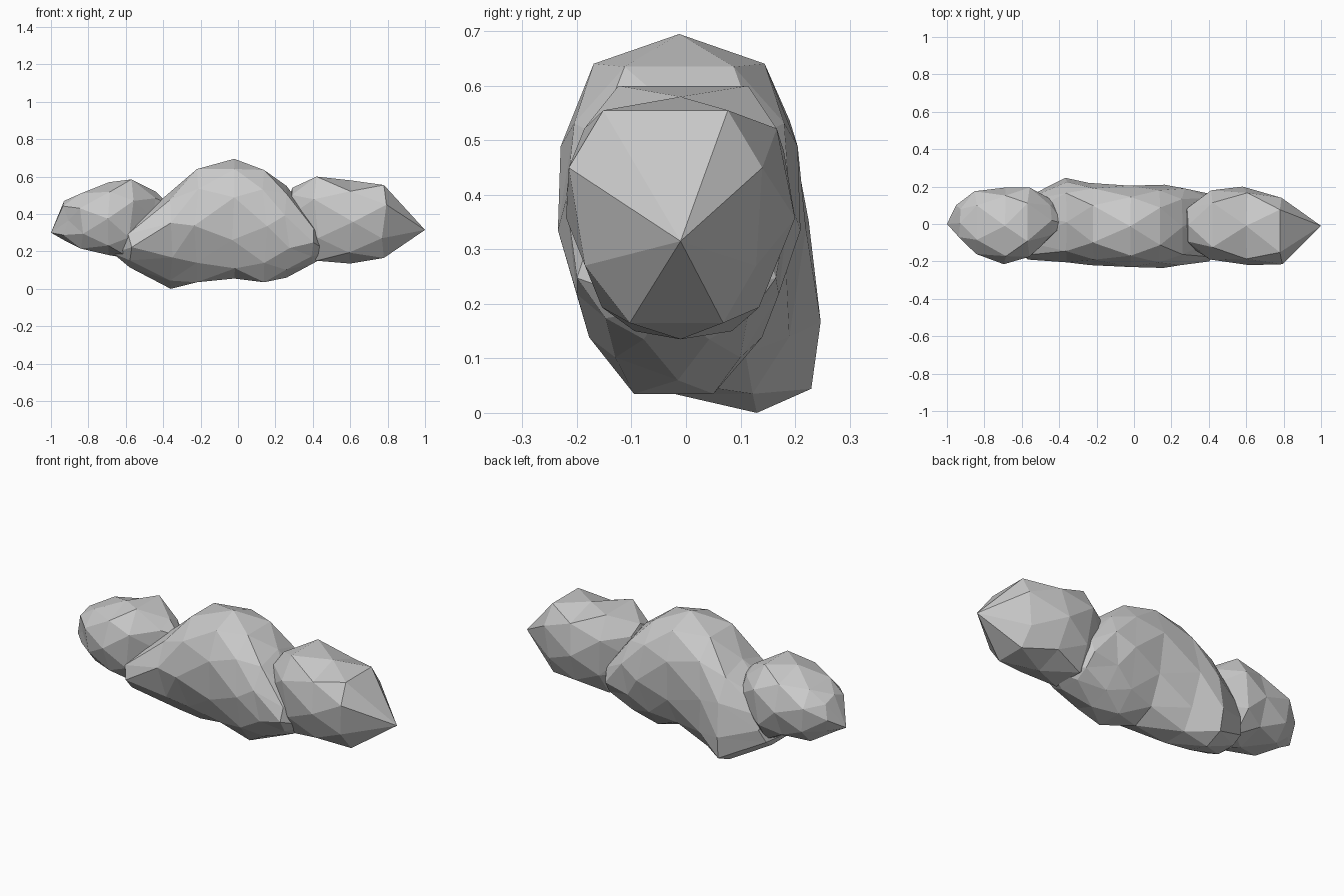
import bpy, bmesh, math

if "Cube" in bpy.data.objects:
    bpy.data.objects.remove(bpy.data.objects["Cube"])


def power(v, e):
    return math.copysign(abs(v) ** e, v)


# One faceted ring: boxy oval at x, narrower underneath, alternate rings turned half a step
def ring(bm, sides, boxy, narrow, x, z0, z1, y0, y1, lean, half):
    angles = [2 * math.pi * (i + (0.5 if half else 0)) / sides for i in range(sides)]
    fit_c = max(math.cos(a) for a in angles)
    fit_s = max(math.sin(a) for a in angles)
    verts = []
    for i, a in enumerate(angles):
        c = math.cos(a) / fit_c
        c = power(c, boxy) if abs(c) > 1e-6 else 0
        s = power(math.sin(a) / fit_s, 0.88)
        low = max(-s, 0)
        y = (y0 + y1) / 2 + c * (1 - narrow * low) * (y1 - y0) / 2 + lean * low
        z = (z0 + z1) / 2 + s * (z1 - z0) / 2
        # small stagger along x breaks up the straight rings
        dx = 0.025 * math.sin(i * 2.4 + x * 9) * (1 - abs(s))
        verts.append(bm.verts.new((x + dx, y, z)))
    return verts


# Lump: triangulated rings between two tips
def puff(name, sides, boxy, narrow, start, stations, end, first_half):
    bm = bmesh.new()
    rings = [ring(bm, sides, boxy, narrow, *st, (k + first_half) % 2 == 1)
             for k, st in enumerate(stations)]
    for k in range(len(rings) - 1):
        a, b = rings[k], rings[k + 1]
        if (k + first_half) % 2 == 1:
            a, b = b, a
        for i in range(sides):
            j = (i + 1) % sides
            bm.faces.new((a[i], a[j], b[i]))
            bm.faces.new((b[i], a[j], b[j]))
    for tip, r in ((start, rings[0]), (end, rings[-1])):
        t = bm.verts.new(tip)
        for i in range(sides):
            bm.faces.new((t, r[i], r[(i + 1) % sides]))
    bmesh.ops.recalc_face_normals(bm, faces=bm.faces)
    mesh = bpy.data.meshes.new(name)
    bm.to_mesh(mesh)
    bm.free()
    ob = bpy.data.objects.new(name, mesh)
    bpy.context.collection.objects.link(ob)
    return ob


# Stations: x, bottom, top, front, back, backward lean of the underside
puff("cloud_middle", 10, 0.68, 0.27, (-0.67, -0.05, 0.19), [
    (-0.58, 0.115, 0.33, -0.19, 0.15, 0.03),
    (-0.36, 0.0, 0.52, -0.205, 0.225, 0.12),
    (-0.22, 0.035, 0.64, -0.22, 0.22, 0.05),
    (-0.02, 0.055, 0.695, -0.23, 0.205, 0.0),
    (0.14, 0.035, 0.635, -0.235, 0.21, -0.01),
    (0.26, 0.06, 0.55, -0.22, 0.19, 0.0),
    (0.40, 0.135, 0.36, -0.20, 0.165, 0.0),
], (0.50, -0.04, 0.19), 0)

puff("cloud_right", 8, 0.5, 0.25, (0.255, 0.0, 0.42), [
    (0.29, 0.25, 0.54, -0.11, 0.10, 0.0),
    (0.42, 0.15, 0.60, -0.19, 0.18, 0.0),
    (0.60, 0.135, 0.58, -0.22, 0.20, 0.0),
    (0.78, 0.165, 0.555, -0.215, 0.14, 0.02),
], (1.0, -0.01, 0.315), 0)

puff("cloud_left", 8, 0.68, 0.12, (-1.0, 0.0, 0.3), [
    (-0.93, 0.26, 0.47, -0.09, 0.10, 0.0),
    (-0.84, 0.215, 0.51, -0.16, 0.175, 0.0),
    (-0.69, 0.18, 0.57, -0.215, 0.195, 0.0),
    (-0.57, 0.16, 0.585, -0.175, 0.195, 0.0),
    (-0.44, 0.25, 0.52, -0.08, 0.12, 0.0),
], (-0.37, 0.0, 0.45), 0)
